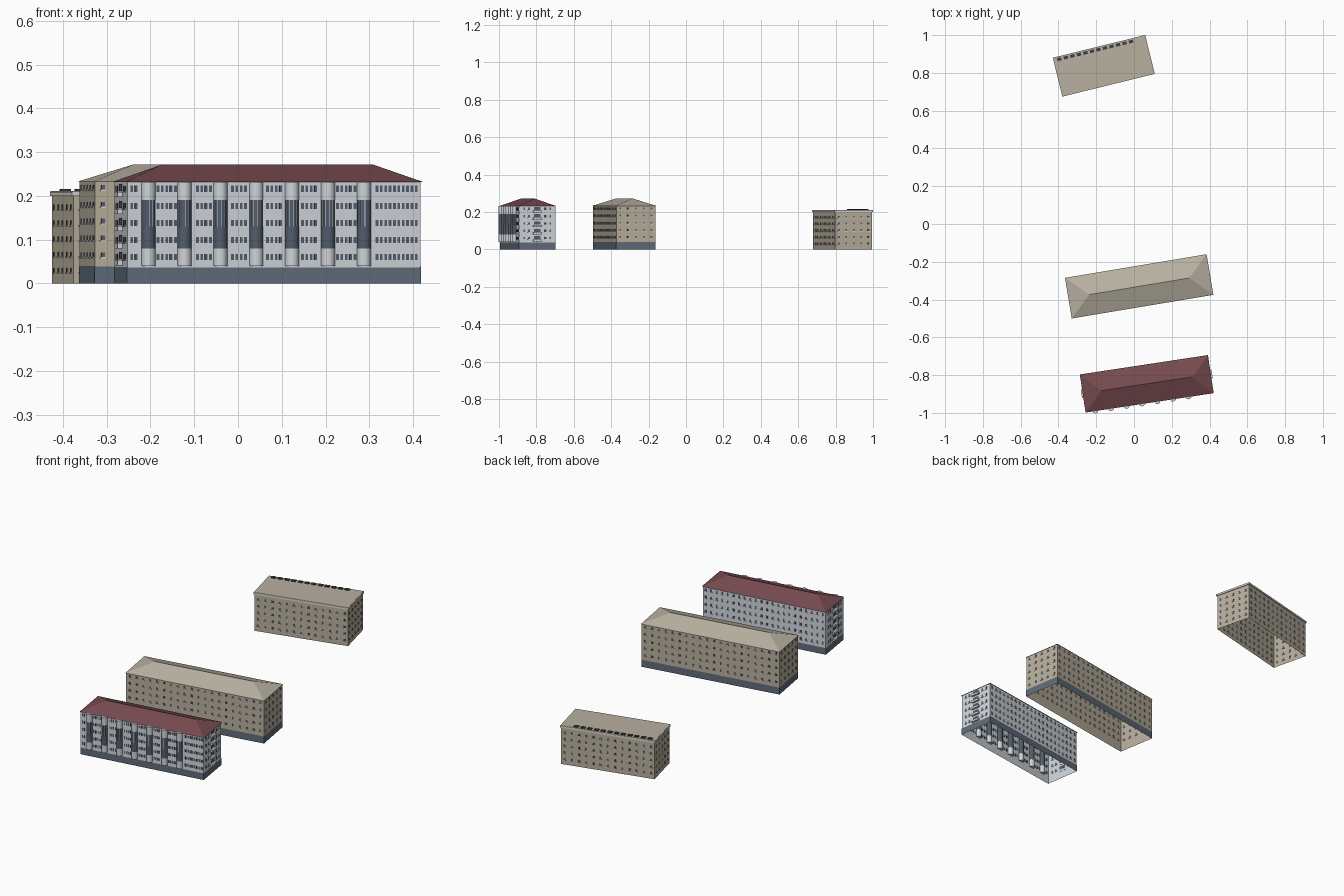
import bpy, bmesh, math
from mathutils import Matrix, Vector

if "Cube" in bpy.data.objects:
    bpy.data.objects.remove(bpy.data.objects["Cube"], do_unlink=True)


def material(name, r, g, b):
    """Flat material from display values 0-255."""
    col = [((c / 255 + 0.055) / 1.055) ** 2.4 for c in (r, g, b)] + [1]
    m = bpy.data.materials.new(name)
    m.use_nodes = True
    m.diffuse_color = col
    m.node_tree.nodes["Principled BSDF"].inputs["Base Color"].default_value = col
    return m


WHITE = material("pale grey wall", 208, 213, 218)
TAN = material("tan wall", 184, 175, 156)
TAN_ROOF = material("tan roof", 184, 177, 161)
RED_ROOF = material("dark red roof", 118, 74, 79)
SLATE = material("slate plinth", 96, 108, 121)
GLASS = material("dark glass", 82, 93, 107)
TRIM = material("light trim", 214, 212, 205)
VENT = material("charcoal", 62, 64, 68)


def finish(name, bm, mat, place, smooth=False):
    mesh = bpy.data.meshes.new(name)
    bmesh.ops.recalc_face_normals(bm, faces=bm.faces)
    bm.to_mesh(mesh)
    bm.free()
    mesh.materials.append(mat)
    ob = bpy.data.objects.new(name, mesh)
    ob.matrix_world = place
    bpy.context.collection.objects.link(ob)
    if smooth:
        bpy.ops.object.select_all(action='DESELECT')
        ob.select_set(True)
        bpy.context.view_layer.objects.active = ob
        bpy.ops.object.shade_smooth_by_angle()
    return ob


def box(bm, center, size):
    m = Matrix.Translation(center) @ Matrix.Diagonal((*size, 1))
    return bmesh.ops.create_cube(bm, size=1, matrix=m)["verts"]


def shell(name, hx, hy, top, mat, place):
    """Four walls, open above and below."""
    bm = bmesh.new()
    box(bm, (0, 0, top / 2), (2 * hx, 2 * hy, top))
    caps = [f for f in bm.faces if abs(f.normal.z) > 0.5]
    bmesh.ops.delete(bm, geom=caps, context='FACES_ONLY')
    finish(name, bm, mat, place)


def hip_roof(name, hx, hy, eave, ridge, inset, mat, place):
    bm = bmesh.new()
    a, b, c, d = [bm.verts.new((sx * hx, sy * hy, eave))
                  for sx, sy in ((-1, -1), (1, -1), (1, 1), (-1, 1))]
    p, q = [bm.verts.new((s * (hx - inset), 0, ridge)) for s in (-1, 1)]
    for face in ((a, b, q, p), (c, d, p, q), (b, c, q), (d, a, p), (d, c, b, a)):
        bm.faces.new(face)
    finish(name, bm, mat, place)


def wall_plate(bm, side, hx, hy, along, z, w, h, thick=0.003):
    """Thin plate on one wall, measured along that wall."""
    if side in ("front", "back"):
        y = -hy if side == "front" else hy
        box(bm, (along, y, z), (w, thick, h))
    else:
        x = -hx if side == "right" else hx
        box(bm, (x, along, z), (thick, w, h))


def spread(n, half):
    return [half * (2 * i + 1 - n) / n for i in range(n)]


def window_grid(name, sides, hx, hy, rows, w, h, place, sill=True):
    """Rows of small windows with sills; sides maps wall to positions."""
    panes, sills = bmesh.new(), bmesh.new()
    for side, spots in sides.items():
        for z in rows:
            for s in spots:
                wall_plate(panes, side, hx, hy, s, z, w, h)
                if sill:
                    wall_plate(sills, side, hx, hy, s, z - h / 2 - 0.001,
                               w * 1.5, 0.003, 0.006)
    finish(name + "_windows", panes, GLASS, place)
    if sill:
        finish(name + "_sills", sills, TRIM, place)
    else:
        sills.free()


def placement(x, y, degrees):
    return Matrix.Translation((x, y, 0)) @ Matrix.Rotation(math.radians(degrees), 4, 'Z')


# Front building: pale walls, red hip roof, glazed round bays
place = placement(0.0675, -0.846, 8.6)
hx, hy = 0.339, 0.098
shell("front_walls", hx, hy, 0.232, WHITE, place)
shell("front_plinth", hx + 0.001, hy + 0.001, 0.036, SLATE, place)
hip_roof("front_roof", 0.343, 0.102, 0.232, 0.271, 0.098, RED_ROOF, place)
rows = [0.06 + 0.039 * i for i in range(5)]
bays = [-0.29 + 0.083 * i for i in range(7)]
strip = [s for s in spread(66, hx - 0.005)
         if min(abs(s - b) for b in bays) > 0.02]
window_grid("facade", {"front": strip}, hx, hy, rows, 0.0062, 0.014, place, False)
ends = [-0.07, -0.045, 0.045, 0.07]
window_grid("front_building", {"back": spread(22, hx), "left": ends, "right": ends},
            hx, hy, rows, 0.009, 0.013, place)

# Round bays: solid ends, glazed middle, slim mullions
for name, low, high, mat in (("bay_base", 0.04, 0.08, WHITE),
                             ("bay_glass", 0.08, 0.19, GLASS),
                             ("bay_top", 0.19, 0.232, WHITE)):
    bm = bmesh.new()
    for u in bays:
        bmesh.ops.create_cone(bm, cap_ends=True, segments=24, radius1=0.016,
                              radius2=0.016, depth=high - low,
                              matrix=Matrix.Translation((u, -hy, (low + high) / 2)))
    finish(name, bm, mat, place, True)
bm = bmesh.new()
for u in bays:
    for k in range(5):
        a = math.radians(-150 + 30 * k)
        box(bm, (u + 0.016 * math.cos(a), -hy + 0.016 * math.sin(a), 0.16),
            (0.0012, 0.0012, 0.06))
finish("bay_mullions", bm, WHITE, place)

# Balconies stacked at both ends, with a door behind each
slabs, doors = bmesh.new(), bmesh.new()
for s in (-1, 1):
    for z in rows:
        box(slabs, (s * (hx + 0.005), 0, z - 0.013), (0.012, 0.046, 0.012))
        box(doors, (s * hx, 0, z + 0.003), (0.003, 0.036, 0.016))
finish("balconies", slabs, WHITE, place)
finish("balcony_doors", doors, GLASS, place)

# Middle building: tan walls and hip roof
place = placement(0.0275, -0.33, 9.46)
hx, hy = 0.377, 0.106
shell("middle_walls", hx, hy, 0.233, TAN, place)
shell("middle_plinth", hx + 0.001, hy + 0.001, 0.038, SLATE, place)
hip_roof("middle_roof", 0.38, 0.109, 0.233, 0.272, 0.111, TAN_ROOF, place)
rows = [0.065 + 0.0385 * i for i in range(5)]
window_grid("middle_building",
            {"front": spread(20, hx), "back": spread(20, hx),
             "left": spread(5, hy), "right": spread(5, hy)},
            hx, hy, rows, 0.009, 0.011, place)

# Rear building: tan block, flat roof with cornice and a row of vents
place = placement(-0.16, 0.8375, 13.8)
hx, hy = 0.248, 0.102
shell("rear_walls", hx, hy, 0.2, TAN, place)
bm = bmesh.new()
box(bm, (0, 0, 0.204), (0.504, 0.212, 0.010))
finish("rear_cornice", bm, TRIM, place)
bm = bmesh.new()
box(bm, (0, 0, 0.2095), (0.501, 0.209, 0.002))
finish("rear_roof", bm, TAN_ROOF, place)
bm = bmesh.new()
for i in range(12):
    box(bm, (-0.22 + 0.0355 * i, 0.09, 0.212), (0.023, 0.016, 0.007))
finish("roof_vents", bm, VENT, place)
rows = [0.03 + 0.036 * i for i in range(5)]
window_grid("rear_building",
            {"front": spread(13, hx), "back": spread(13, hx),
             "left": spread(5, hy), "right": spread(5, hy)},
            hx, hy, rows, 0.009, 0.011, place)
